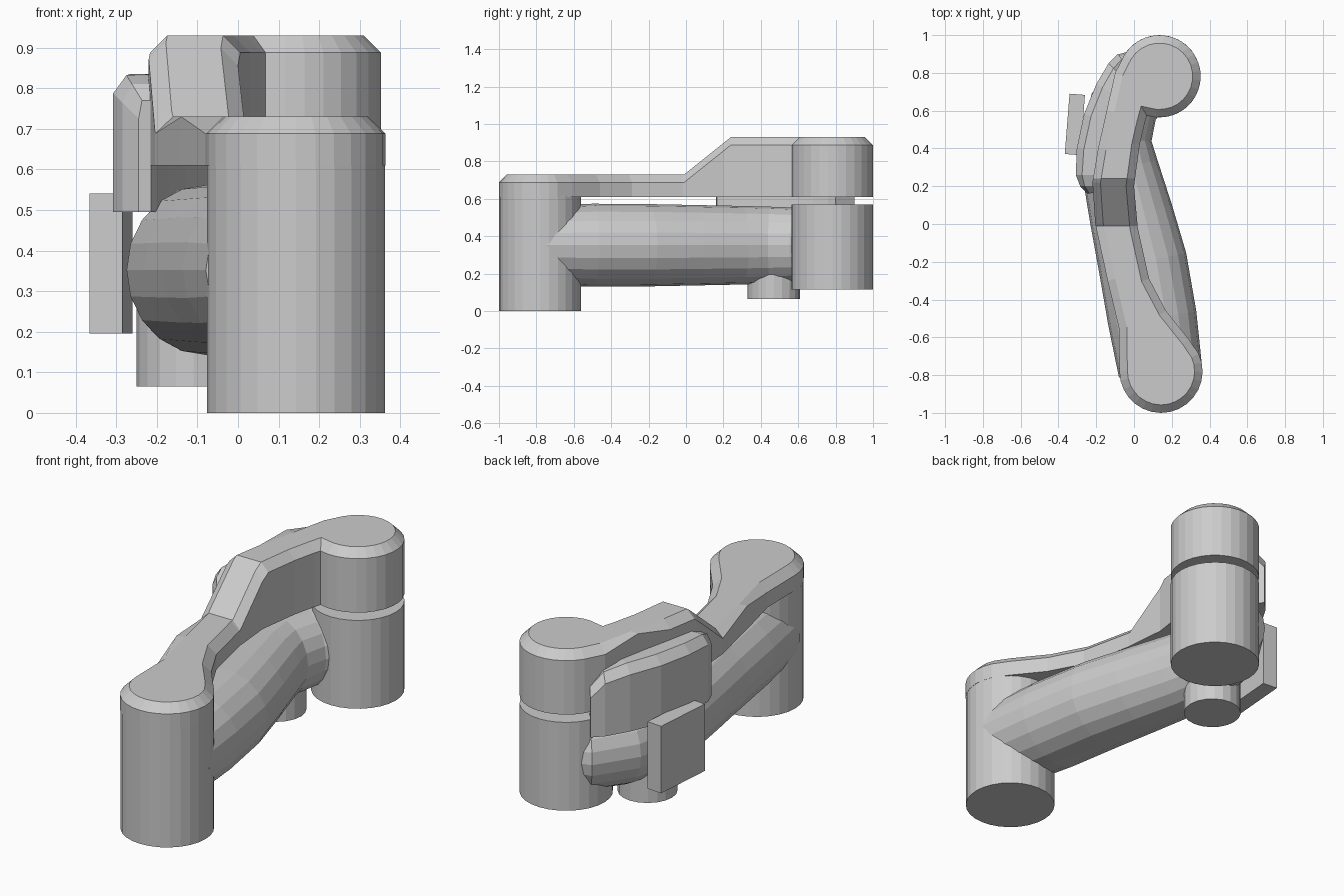
import bpy, bmesh, math
from mathutils import Vector

if "Cube" in bpy.data.objects:
    bpy.data.objects.remove(bpy.data.objects["Cube"])


def finish(name, bm):
    bmesh.ops.recalc_face_normals(bm, faces=bm.faces)
    me = bpy.data.meshes.new(name)
    bm.to_mesh(me)
    bm.free()
    ob = bpy.data.objects.new(name, me)
    bpy.context.collection.objects.link(ob)
    return ob


def arc(cx, cy, r, a0, a1, n):
    return [(cx + r * math.cos(math.radians(a0 + (a1 - a0) * i / n)),
             cy + r * math.sin(math.radians(a0 + (a1 - a0) * i / n))) for i in range(n + 1)]


def prism(outline, z0, z1):
    bm = bmesh.new()
    base = bm.faces.new([bm.verts.new((x, y, z0)) for x, y in outline])
    ext = bmesh.ops.extrude_face_region(bm, geom=[base], use_keep_orig=True)
    for v in ext["geom"]:
        if isinstance(v, bmesh.types.BMVert):
            v.co.z = z1
    return bm


def loft(name, rings):
    bm = bmesh.new()
    rows = [[bm.verts.new(p) for p in r] for r in rings]
    n = len(rows[0])
    for a, b in zip(rows, rows[1:]):
        for i in range(n):
            bm.faces.new((a[i], a[(i + 1) % n], b[(i + 1) % n], b[i]))
    bm.faces.new(rows[0])
    bm.faces.new(rows[-1])
    return finish(name, bm)


def cylinder(name, x, y, r, z0, z1, n=28):
    return finish(name, prism(arc(x, y, r, 0, 360, n)[:-1], z0, z1))


# upright joints and lower stub
cylinder("front_post", 0.143, -0.78, 0.219, 0, 0.62)
cylinder("rear_post", 0.135, 0.782, 0.218, 0.115, 0.57)
cylinder("bottom_stub", -0.11, 0.47, 0.14, 0.065, 0.3, 20)

# stepped upper cover: chamfered outline, raised towards the rear
right_side = [(0.29, -0.61), (0.17, -0.46), (0.08, -0.29), (0.02, -0.02),
              (0.0, 0.2), (0.03, 0.42), (0.058, 0.54)]
left_side = [(-0.10, 0.80), (-0.145, 0.6), (-0.19, 0.4), (-0.22, 0.22),
             (-0.205, 0.0), (-0.14, -0.3), (-0.08, -0.55)]
outline = (arc(0.143, -0.78, 0.22, 180, 385, 16) + right_side
           + arc(0.135, 0.782, 0.218, -108, 148, 20) + left_side)
bm = prism(outline, 0.61, 0.73)
top_edges = [e for e in bm.edges if all(v.co.z > 0.72 for v in e.verts)]
bmesh.ops.bevel(bm, geom=top_edges, offset=0.042, segments=1, affect='EDGES')
for y in (-0.01, 0.24):
    bmesh.ops.bisect_plane(bm, geom=bm.verts[:] + bm.edges[:] + bm.faces[:],
                           plane_co=(0, y, 0), plane_no=(0, 1, 0))
for v in bm.verts:
    if v.co.z > 0.65:
        v.co.z += 0.2 * min(1, max(0, (v.co.y + 0.01) / 0.25))
finish("upper_cover", bm)

# thick lower arm tube: x, y, horizontal radius, vertical radius
path = [(0.14, -0.78, 0.222, 0.21), (0.097, -0.5, 0.236, 0.222), (0.045, -0.2, 0.236, 0.22),
        (-0.015, 0.05, 0.222, 0.215), (-0.075, 0.3, 0.203, 0.21), (-0.09, 0.45, 0.183, 0.206),
        (-0.055, 0.62, 0.183, 0.2), (0.03, 0.75, 0.19, 0.195), (0.16, 0.8, 0.16, 0.16)]
rings = []
for i, (x, y, rh, rv) in enumerate(path):
    a, b = path[max(i - 1, 0)], path[min(i + 1, len(path) - 1)]
    d = Vector((b[0] - a[0], b[1] - a[1], 0)).normalized()
    side = Vector((d.y, -d.x, 0))
    rings.append([Vector((x, y, 0.352)) + side * rh * math.cos(t) + Vector((0, 0, rv * math.sin(t)))
                  for t in [math.tau * k / 20 for k in range(20)]])
loft("lower_arm_tube", rings)

# curved side pod: outer x, y, inner x, y, top z
pod = [(-0.245, 0.16, -0.215, 0.165, 0.77), (-0.285, 0.2, -0.2, 0.2, 0.81),
       (-0.308, 0.26, -0.19, 0.26, 0.832), (-0.303, 0.4, -0.17, 0.38, 0.835),
       (-0.265, 0.58, -0.13, 0.55, 0.835), (-0.2, 0.74, -0.08, 0.68, 0.832),
       (-0.135, 0.85, -0.04, 0.76, 0.81), (-0.085, 0.9, -0.01, 0.8, 0.74)]
rings = []
for ox, oy, ix, iy, zt in pod:
    o, n = Vector((ox, oy, 0)), Vector((ix, iy, 0))
    m = o.lerp(n, 0.28)
    rings.append([(n.x, n.y, 0.495), (o.x, o.y, 0.495), (o.x, o.y, zt - 0.045),
                  (m.x, m.y, zt), (n.x, n.y, zt)])
loft("side_pod", rings)

# flat box on the outer side of the tube
bpy.ops.mesh.primitive_cube_add(size=1, location=(-0.313, 0.527, 0.368),
                                rotation=(0, 0, math.radians(-4.5)))
box = bpy.context.object
box.name = "side_box"
box.scale = (0.082, 0.32, 0.345)
